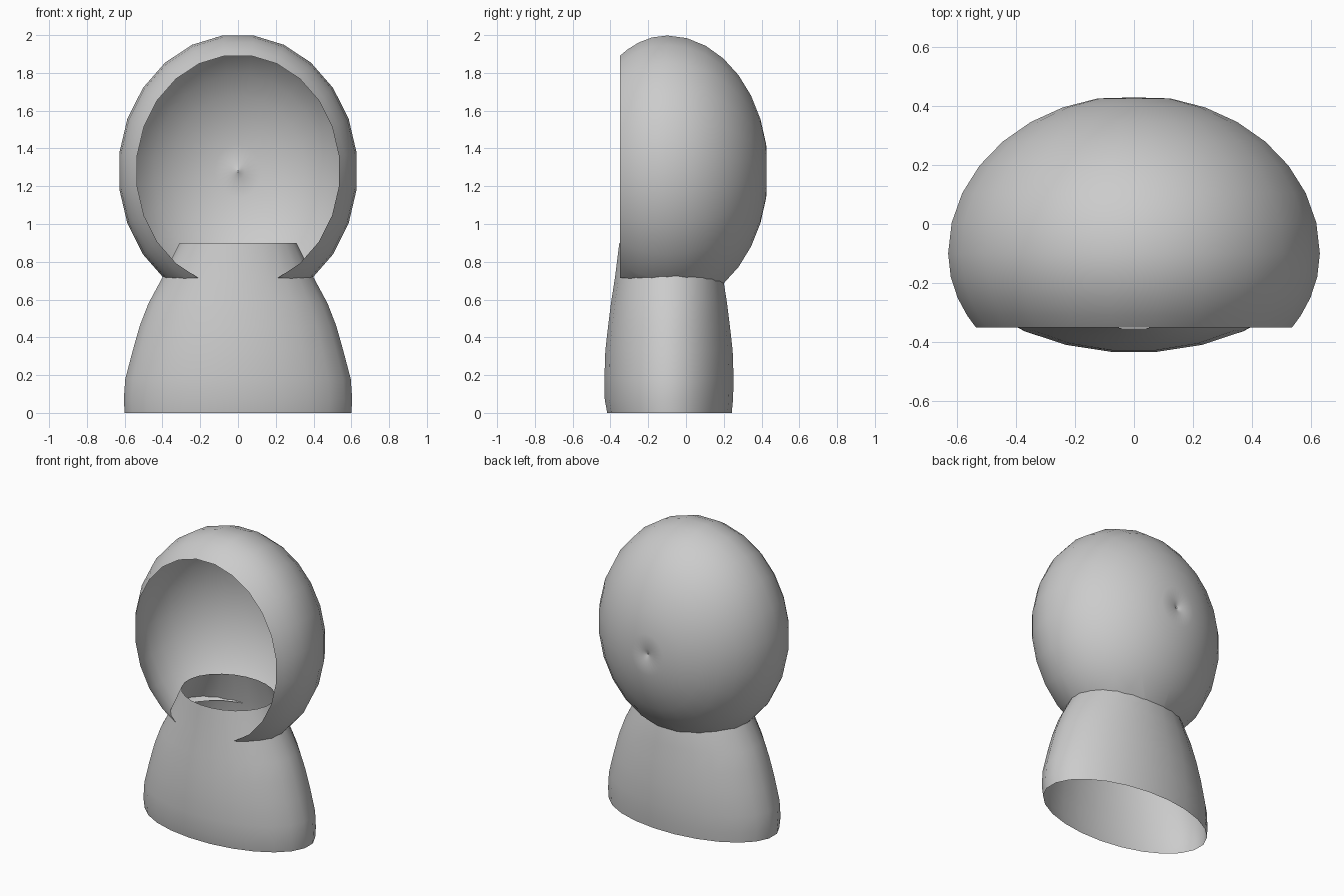
import bpy, bmesh
from math import sin, cos, pi, sqrt
from mathutils import Vector

if "Cube" in bpy.data.objects:
    bpy.data.objects.remove(bpy.data.objects["Cube"])

SEG = 24


def loft(name, rings, cut=None):
    """Skin open rings of points into a smooth single-walled shell."""
    bm = bmesh.new()
    loops = [[bm.verts.new(p) for p in ring] for ring in rings]
    for a, b in zip(loops, loops[1:]):
        for i in range(SEG):
            j = (i + 1) % SEG
            bm.faces.new((a[i], a[j], b[j], b[i]))
    if cut:
        bmesh.ops.bisect_plane(bm, geom=bm.verts[:] + bm.edges[:] + bm.faces[:],
                               plane_co=cut[0], plane_no=cut[1], clear_inner=True)
    bmesh.ops.recalc_face_normals(bm, faces=bm.faces[:])
    mesh = bpy.data.meshes.new(name)
    bm.to_mesh(mesh)
    bm.free()
    for p in mesh.polygons:
        p.use_smooth = True
    ob = bpy.data.objects.new(name, mesh)
    bpy.context.collection.objects.link(ob)
    return ob


def angles():
    return [2 * pi * (i + 0.5) / SEG for i in range(SEG)]


# Hood: egg shell around the y axis, open face at y = -0.35, flat lower cut
RX, RZ, CY, CZ = 0.634, 0.724, -0.1, 1.28
sections = [(0.41, 0.006), (0.427, 0.06)]
for k in range(1, 8):
    t = k * pi / 16
    sections.append((CY + 0.535 * cos(t), sin(t)))
for y in (-0.1, -0.18, -0.25, -0.31, -0.35):
    sections.append((y, sqrt(1 - ((y - CY) / 0.475) ** 2)))
hood_rings = [[(RX * r * cos(a), y, CZ + RZ * r * sin(a)) for a in angles()]
              for y, r in sections]
loft("hood", hood_rings, cut=(Vector((0, -0.35, 0.715)), Vector((0, 0.05, 1))))

# Neck: flared tube, open at both ends, top tucked inside the hood
profile = [  # z, half width, front y, back y
    (0.0, 0.605, -0.42, 0.245), (0.07, 0.61, -0.433, 0.252),
    (0.18, 0.602, -0.435, 0.255), (0.33, 0.562, -0.43, 0.25),
    (0.46, 0.525, -0.415, 0.235), (0.58, 0.478, -0.4, 0.22),
    (0.72, 0.402, -0.378, 0.198), (0.9, 0.312, -0.355, 0.15)]
neck_rings = [[(w * cos(a), (f + b) / 2 + (b - f) / 2 * sin(a), z)
               for a in angles()] for z, w, f, b in profile]
loft("neck", neck_rings)
